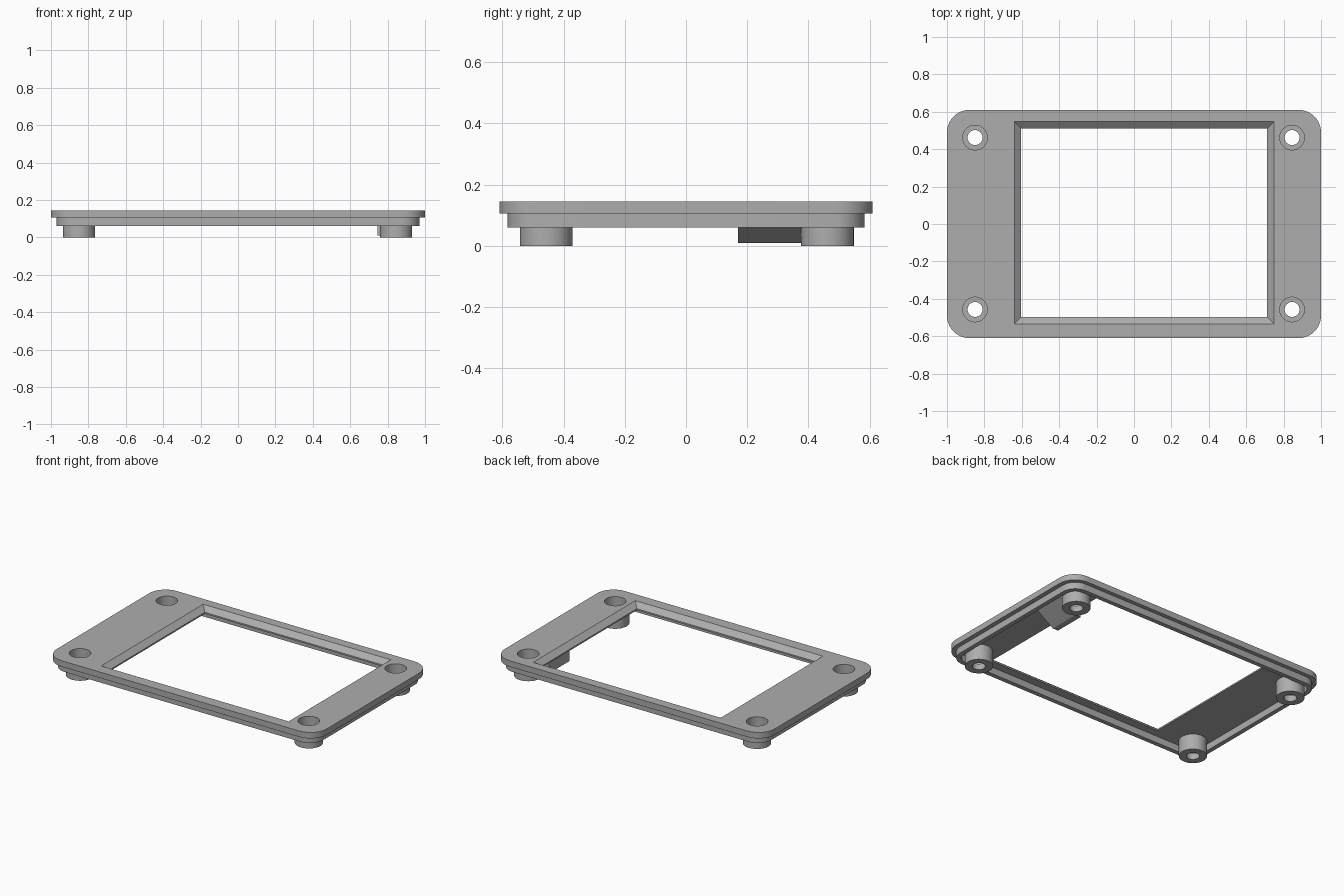
import bpy, bmesh, math

cube = bpy.data.objects.get("Cube")
if cube:
    bpy.data.objects.remove(cube, do_unlink=True)

grey = bpy.data.materials.new("matte_grey")
grey.use_nodes = True
grey.diffuse_color = (0.42, 0.42, 0.42, 1)
grey.node_tree.nodes["Principled BSDF"].inputs["Base Color"].default_value = (0.42, 0.42, 0.42, 1)


def rounded_ring(half_x, half_y, radius, z, steps=10):
    """Rounded rectangle outline at height z."""
    ring = []
    for corner, (sx, sy) in enumerate([(1, 1), (-1, 1), (-1, -1), (1, -1)]):
        for i in range(steps + 1):
            a = math.pi / 2 * (corner + i / steps)
            ring.append((sx * (half_x - radius) + radius * math.cos(a),
                         sy * (half_y - radius) + radius * math.sin(a), z))
    return ring


def rect_ring(x0, x1, y0, y1, z):
    return [(x0, y0, z), (x1, y0, z), (x1, y1, z), (x0, y1, z)]


def circle_ring(cx, cy, r, z, sides=48):
    return [(cx + r * math.cos(2 * math.pi * i / sides),
             cy + r * math.sin(2 * math.pi * i / sides), z) for i in range(sides)]


def loft(name, rings, closed=False):
    """Skin the rings; cap the ends, or join last to first when closed."""
    bm = bmesh.new()
    loops = [[bm.verts.new(p) for p in ring] for ring in rings]
    pairs = list(zip(loops, loops[1:]))
    if closed:
        pairs.append((loops[-1], loops[0]))
    else:
        bm.faces.new(loops[0])
        bm.faces.new(loops[-1])
    n = len(loops[0])
    for a, b in pairs:
        for i in range(n):
            j = (i + 1) % n
            bm.faces.new((a[i], a[j], b[j], b[i]))
    bmesh.ops.recalc_face_normals(bm, faces=bm.faces)
    mesh = bpy.data.meshes.new(name)
    bm.to_mesh(mesh)
    bm.free()
    mesh.materials.append(grey)
    obj = bpy.data.objects.new(name, mesh)
    bpy.context.collection.objects.link(obj)
    return obj


def select(obj):
    bpy.ops.object.select_all(action='DESELECT')
    obj.select_set(True)
    bpy.context.view_layer.objects.active = obj


def cut(obj, cutter):
    mod = obj.modifiers.new("cut", 'BOOLEAN')
    mod.operation = 'DIFFERENCE'
    mod.solver = 'EXACT'
    mod.object = cutter
    select(obj)
    bpy.ops.object.modifier_apply(modifier=mod.name)
    bpy.data.objects.remove(cutter, do_unlink=True)


TOP, UNDER, RIM = 0.145, 0.105, 0.06
post_spots = [("front_right", -0.85, -0.457), ("front_left", 0.845, -0.457),
              ("back_right", -0.85, 0.462), ("back_left", 0.845, 0.462)]

# Face plate with bevelled window and screw recesses
plate = loft("face_plate", [rounded_ring(1, 0.61, 0.12, z) for z in (UNDER, TOP)])
x0, x1, y0, y1 = -0.603, 0.712, -0.497, 0.51
bevel = 0.037
cut(plate, loft("window_cutter", [
    rect_ring(x0, x1, y0, y1, UNDER - 0.05),
    rect_ring(x0, x1, y0, y1, UNDER + 0.01),
    rect_ring(x0 - bevel, x1 + bevel, y0 - bevel, y1 + bevel, TOP),
    rect_ring(x0 - bevel, x1 + bevel, y0 - bevel, y1 + bevel, TOP + 0.05)]))
for name, x, y in post_spots:
    cut(plate, loft("recess_cutter", [circle_ring(x, y, 0.066, z) for z in (0, 0.3)]))

# Locating rim under the plate
rim = loft("locating_rim", [
    rounded_ring(0.97, 0.583, 0.095, UNDER), rounded_ring(0.97, 0.583, 0.095, RIM),
    rounded_ring(0.94, 0.553, 0.065, RIM), rounded_ring(0.94, 0.553, 0.065, UNDER)], closed=True)
parts = [plate, rim]

# Hollow screw posts, wide above and narrow below
post_profile = [(0.04, 0), (0.086, 0), (0.086, UNDER + 0.01),
                (0.066, UNDER + 0.01), (0.066, 0.04), (0.04, 0.04)]
for name, x, y in post_spots:
    parts.append(loft(name + "_post", [circle_ring(x, y, r, z) for r, z in post_profile], closed=True))

# Wedge-shaped support rib beside the back left post
parts.append(loft("support_rib", [
    [(0.745, y, 0.01), (0.785, y, 0.01), (0.84, y, 0.045), (0.925, y, UNDER), (0.745, y, UNDER)]
    for y in (0.17, 0.385)]))

for part in parts:
    select(part)
    bpy.ops.object.shade_smooth_by_angle(angle=math.radians(30))
